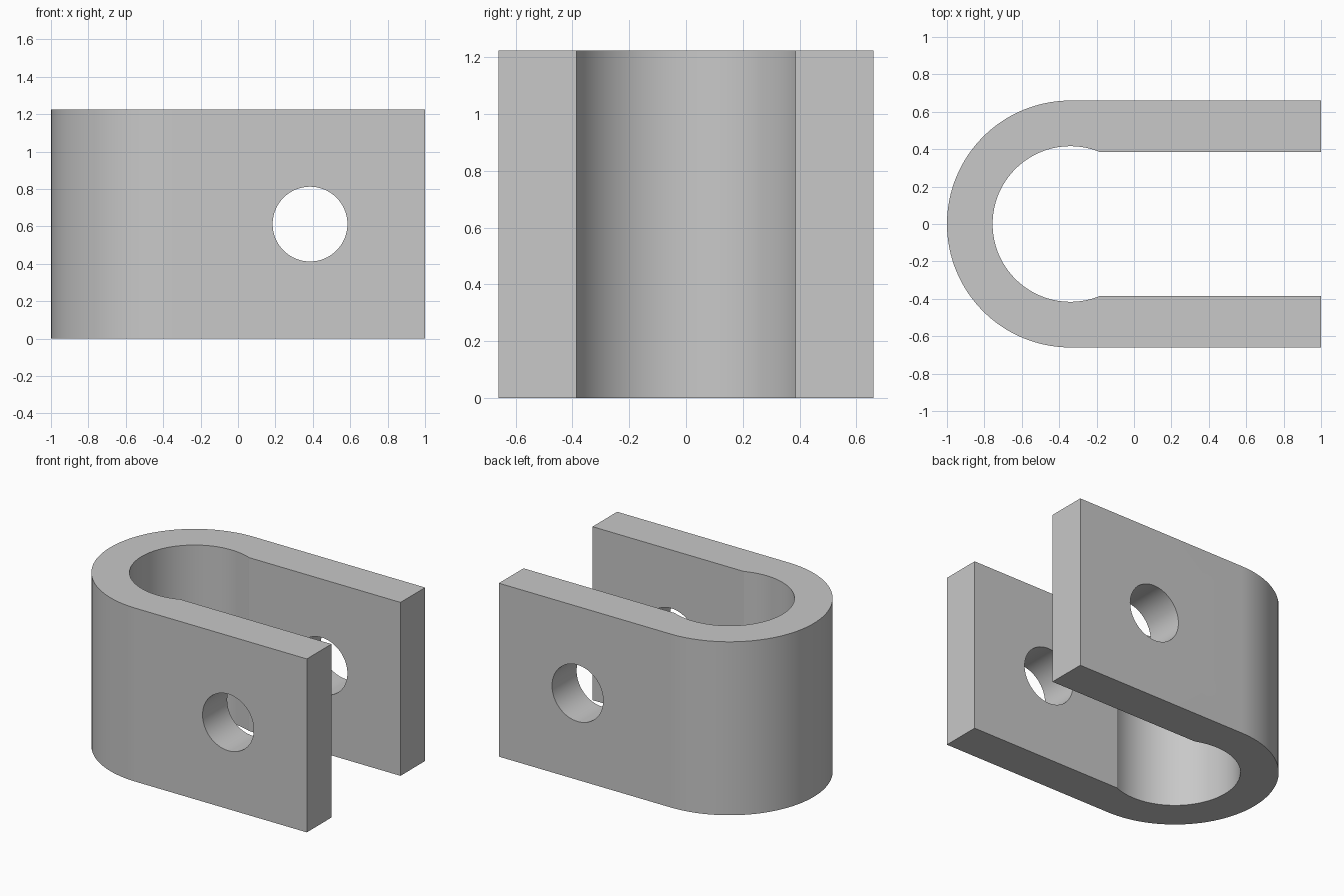
import bpy, bmesh, math

cube = bpy.data.objects.get("Cube")
if cube:
    bpy.data.objects.remove(cube, do_unlink=True)

HEIGHT = 1.225
BEND_X = -0.34       # centre of the round end
OUTER_R = 0.66
INNER_R = 0.416
SLOT = 0.385         # half gap between the arms
HOLE_X, HOLE_R = 0.385, 0.2

steel = bpy.data.materials.new("light grey steel")
steel.use_nodes = True
grey = (0.58, 0.58, 0.58, 1)
steel.diffuse_color = grey
steel.node_tree.nodes["Principled BSDF"].inputs["Base Color"].default_value = grey


def arc(radius, start, end, steps):
    """Points on an arc around the centre of the bend."""
    for i in range(steps + 1):
        a = start + (end - start) * i / steps
        yield BEND_X + radius * math.cos(a), radius * math.sin(a)


# U-shaped outline: outer bend, then the bulged inner bend back
meet = math.asin(SLOT / INNER_R)
outline = [(1, OUTER_R)]
outline += arc(OUTER_R, math.pi / 2, 3 * math.pi / 2, 64)
outline += [(1, -OUTER_R), (1, -SLOT)]
outline += arc(INNER_R, 2 * math.pi - meet, meet, 80)
outline += [(1, SLOT)]

# Clevis body
bm = bmesh.new()
base = bm.faces.new([bm.verts.new((x, y, 0)) for x, y in outline])
top = bmesh.ops.extrude_face_region(bm, geom=[base])["geom"]
bmesh.ops.translate(bm, vec=(0, 0, HEIGHT),
                    verts=[v for v in top if isinstance(v, bmesh.types.BMVert)])
bmesh.ops.recalc_face_normals(bm, faces=bm.faces)
mesh = bpy.data.meshes.new("clevis_body")
bm.to_mesh(mesh)
bm.free()
mesh.materials.append(steel)
body = bpy.data.objects.new("clevis_body", mesh)
bpy.context.collection.objects.link(body)

# Pin hole through both arms
bpy.ops.mesh.primitive_cylinder_add(vertices=64, radius=HOLE_R, depth=2,
                                    location=(HOLE_X, 0, HEIGHT / 2),
                                    rotation=(math.pi / 2, 0, 0))
cutter = bpy.context.object
cutter.name = "pin_hole_cutter"
cutter.data.materials.append(steel)

bpy.ops.object.select_all(action="DESELECT")
body.select_set(True)
bpy.context.view_layer.objects.active = body
cut = body.modifiers.new("pin_hole", "BOOLEAN")
cut.operation = "DIFFERENCE"
cut.solver = "EXACT"
cut.object = cutter
bpy.ops.object.modifier_apply(modifier=cut.name)
bpy.data.objects.remove(cutter, do_unlink=True)

# Smooth bends, crisp edges
bpy.ops.object.shade_smooth_by_angle(angle=math.radians(15))
